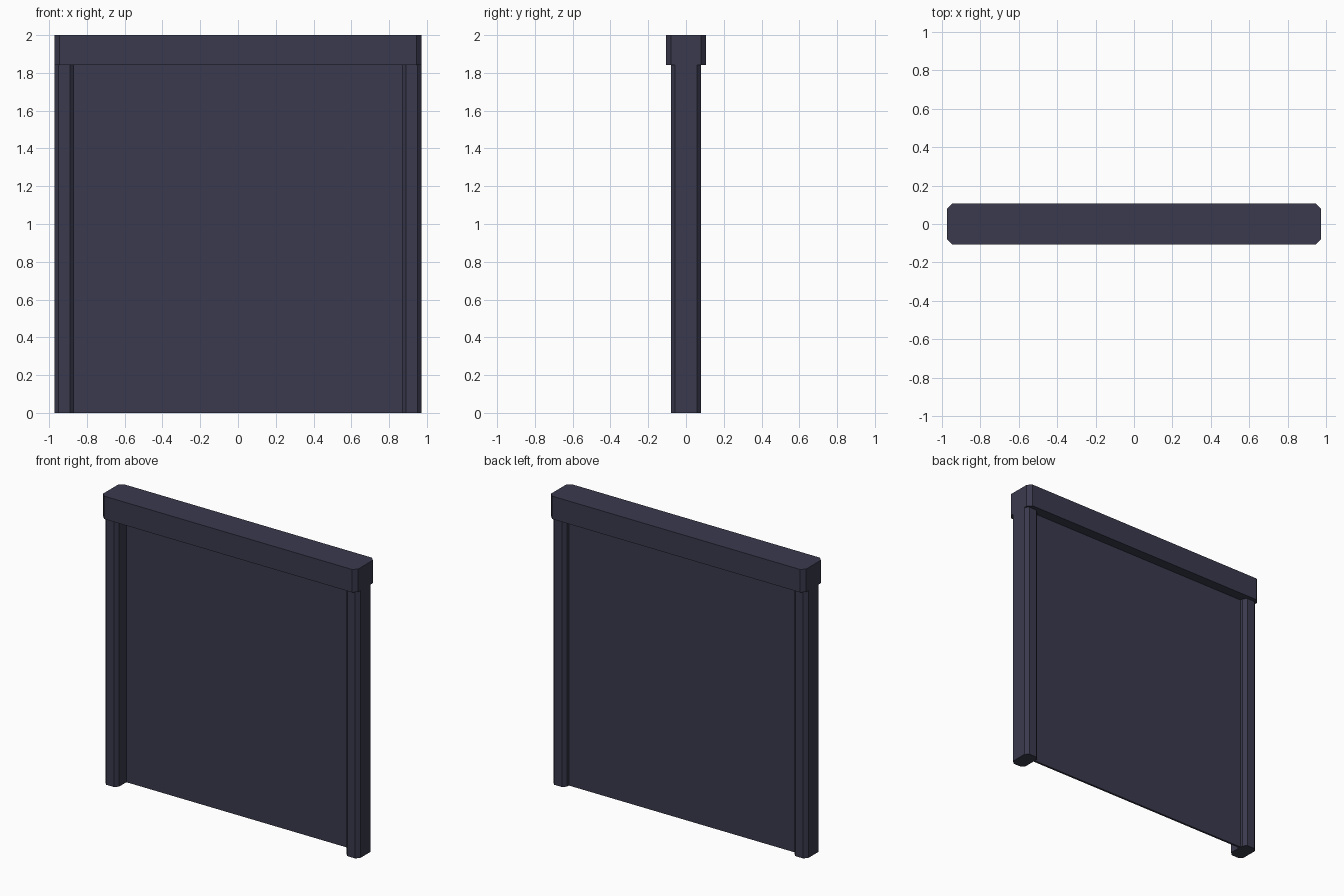
import bpy, bmesh

if "Cube" in bpy.data.objects:
    bpy.data.objects.remove(bpy.data.objects["Cube"])

paint = bpy.data.materials.new("dark_slate")
paint.diffuse_color = (0.042, 0.042, 0.076, 1)
paint.use_nodes = True
paint.node_tree.nodes["Principled BSDF"].inputs["Base Color"].default_value = paint.diffuse_color


def prism(name, x0, x1, y0, y1, z0, z1, chamfer=0.0):
    """Upright box whose four vertical corners are cut at 45 degrees."""
    c = chamfer
    if c:
        outline = [(x0 + c, y0), (x1 - c, y0), (x1, y0 + c), (x1, y1 - c),
                   (x1 - c, y1), (x0 + c, y1), (x0, y1 - c), (x0, y0 + c)]
    else:
        outline = [(x0, y0), (x1, y0), (x1, y1), (x0, y1)]
    bm = bmesh.new()
    base = bm.faces.new([bm.verts.new((x, y, z0)) for x, y in outline])
    top = bmesh.ops.extrude_face_region(bm, geom=[base])["geom"]
    bmesh.ops.translate(bm, vec=(0, 0, z1 - z0),
                        verts=[v for v in top if isinstance(v, bmesh.types.BMVert)])
    bmesh.ops.recalc_face_normals(bm, faces=bm.faces)
    mesh = bpy.data.meshes.new(name)
    bm.to_mesh(mesh)
    bm.free()
    mesh.materials.append(paint)
    obj = bpy.data.objects.new(name, mesh)
    bpy.context.collection.objects.link(obj)
    return obj


# Side posts
prism("left_post", -0.972, -0.867, -0.08, 0.08, 0, 1.842, 0.023)
prism("right_post", 0.867, 0.972, -0.08, 0.08, 0, 1.842, 0.023)

# Beam across the top
prism("top_beam", -0.972, 0.972, -0.107, 0.107, 1.842, 2.0, 0.027)

# Thin panel set between the posts, towards the back
prism("panel", -0.867, 0.867, 0.023, 0.037, 0, 1.842)
